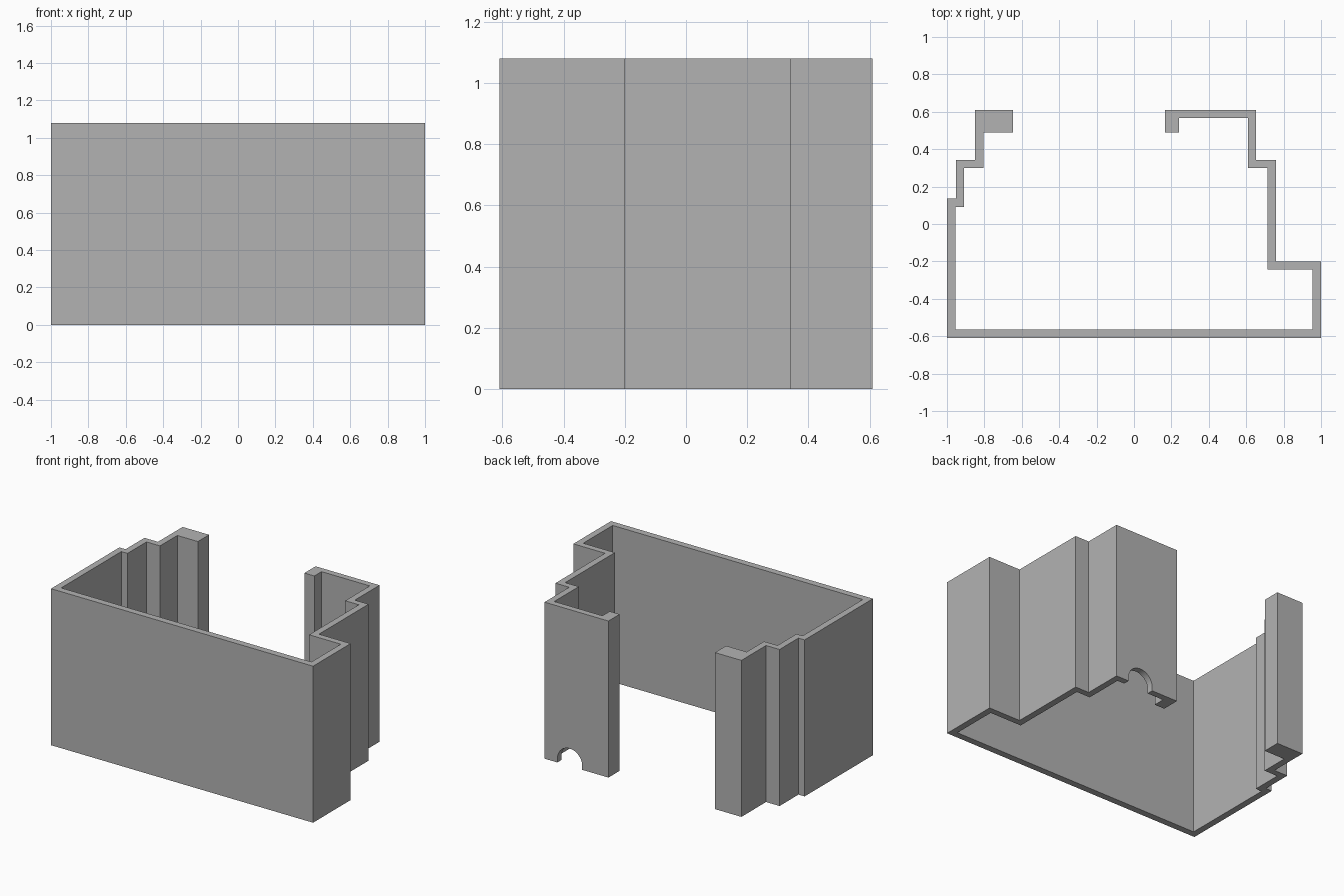
import bpy, bmesh, math

HEIGHT = 1.08

cube = bpy.data.objects.get("Cube")
if cube:
    bpy.data.objects.remove(cube, do_unlink=True)

grey = bpy.data.materials.new("plain grey")
grey.use_nodes = True
grey.diffuse_color = (0.45, 0.45, 0.45, 1)
grey.node_tree.nodes["Principled BSDF"].inputs["Base Color"].default_value = grey.diffuse_color


def extrude_profile(name, points, offset):
    """Close a loop of points into a face and extrude it into a solid."""
    bm = bmesh.new()
    face = bm.faces.new([bm.verts.new(p) for p in points])
    ext = bmesh.ops.extrude_face_region(bm, geom=[face])
    moved = [g for g in ext["geom"] if isinstance(g, bmesh.types.BMVert)]
    bmesh.ops.translate(bm, verts=moved, vec=offset)
    bmesh.ops.recalc_face_normals(bm, faces=bm.faces)
    mesh = bpy.data.meshes.new(name)
    bm.to_mesh(mesh)
    bm.free()
    mesh.materials.append(grey)
    obj = bpy.data.objects.new(name, mesh)
    bpy.context.collection.objects.link(obj)
    return obj


# Stepped wall, open at the back: outer side first, then the inner side
outer = [(0.165, 0.488), (0.165, 0.61), (0.653, 0.61), (0.653, 0.341),
         (0.758, 0.341), (0.758, -0.2), (1, -0.2), (1, -0.61),
         (-1, -0.61), (-1, 0.135), (-0.953, 0.135), (-0.953, 0.341),
         (-0.85, 0.341), (-0.85, 0.61), (-0.648, 0.61), (-0.648, 0.488)]
inner = [(-0.805, 0.488), (-0.805, 0.299), (-0.908, 0.299), (-0.908, 0.092),
         (-0.955, 0.092), (-0.955, -0.564), (0.955, -0.564), (0.955, -0.243),
         (0.713, -0.243), (0.713, 0.299), (0.609, 0.299), (0.609, 0.567),
         (0.241, 0.567), (0.241, 0.488)]
wall = extrude_profile("stepped_wall", [(x, y, 0) for x, y in outer + inner], (0, 0, HEIGHT))

# Small arched opening at the foot of the back wall
CENTRE, RADIUS, SPRING, STEPS = 0.46, 0.095, 0.026, 24
arch = [(CENTRE + RADIUS, 0.5, -0.1)]
for i in range(STEPS + 1):
    a = math.pi * i / STEPS
    arch.append((CENTRE + RADIUS * math.cos(a), 0.5, SPRING + RADIUS * math.sin(a)))
arch.append((CENTRE - RADIUS, 0.5, -0.1))
cutter = extrude_profile("arch_cutter", arch, (0, 0.2, 0))
cutter.hide_render = True

cut = wall.modifiers.new("arch", 'BOOLEAN')
cut.operation = 'DIFFERENCE'
cut.solver = 'EXACT'
cut.object = cutter
bpy.context.view_layer.objects.active = wall
wall.select_set(True)
bpy.ops.object.modifier_apply(modifier=cut.name)
bpy.data.objects.remove(cutter, do_unlink=True)
bpy.ops.object.shade_smooth_by_angle(angle=math.radians(30))
